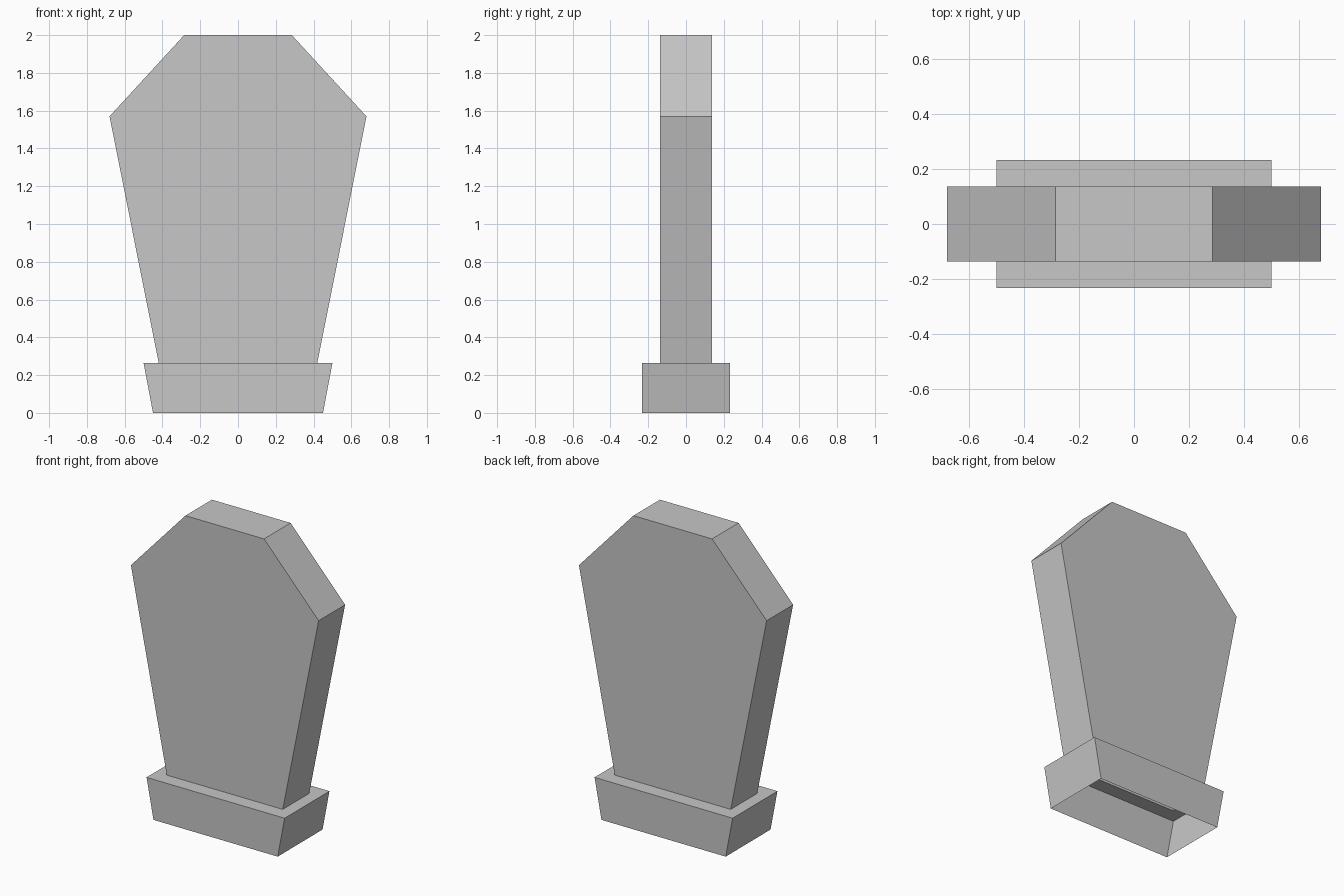
import bpy
import bmesh

cube = bpy.data.objects.get("Cube")
if cube:
    bpy.data.objects.remove(cube, do_unlink=True)

SLAB_HALF_DEPTH = 0.137
BASE_HALF_DEPTH = 0.232
BASE_TOP = 0.265
SLAB_FOOT = 0.42

stone = bpy.data.materials.new("grey_stone")
stone.use_nodes = True
colour = (0.57, 0.57, 0.57, 1)
stone.diffuse_color = colour
stone.node_tree.nodes["Principled BSDF"].inputs["Base Color"].default_value = colour


def finish(name, bm):
    mesh = bpy.data.meshes.new(name)
    bm.to_mesh(mesh)
    bm.free()
    mesh.materials.append(stone)
    obj = bpy.data.objects.new(name, mesh)
    bpy.context.collection.objects.link(obj)
    return obj


def rectangle(bm, half_x, half_y, z):
    corners = [(-1, -1), (1, -1), (1, 1), (-1, 1)]
    return [bm.verts.new((half_x * x, half_y * y, z)) for x, y in corners]


# Plinth: flared hollow shell, open below, with a rim around the slab
bm = bmesh.new()
rings = [
    rectangle(bm, 0.45, BASE_HALF_DEPTH, 0),
    rectangle(bm, 0.5, BASE_HALF_DEPTH, BASE_TOP),
    rectangle(bm, SLAB_FOOT, SLAB_HALF_DEPTH, BASE_TOP),
]
for low, high in zip(rings, rings[1:]):
    for i in range(4):
        j = (i + 1) % 4
        bm.faces.new((low[i], low[j], high[j], high[i]))
finish("plinth", bm)

# Headstone slab: mirrored tapering profile, open where it meets the plinth
half = [(SLAB_FOOT, BASE_TOP), (0.68, 1.57), (0.285, 2.0)]
profile = half + [(-x, z) for x, z in reversed(half)]
bm = bmesh.new()
front = [bm.verts.new((x, -SLAB_HALF_DEPTH, z)) for x, z in profile]
back = [bm.verts.new((x, SLAB_HALF_DEPTH, z)) for x, z in profile]
bm.faces.new(front)
bm.faces.new(back[::-1])
for i in range(len(profile) - 1):
    bm.faces.new((front[i], back[i], back[i + 1], front[i + 1]))
finish("headstone_slab", bm)
